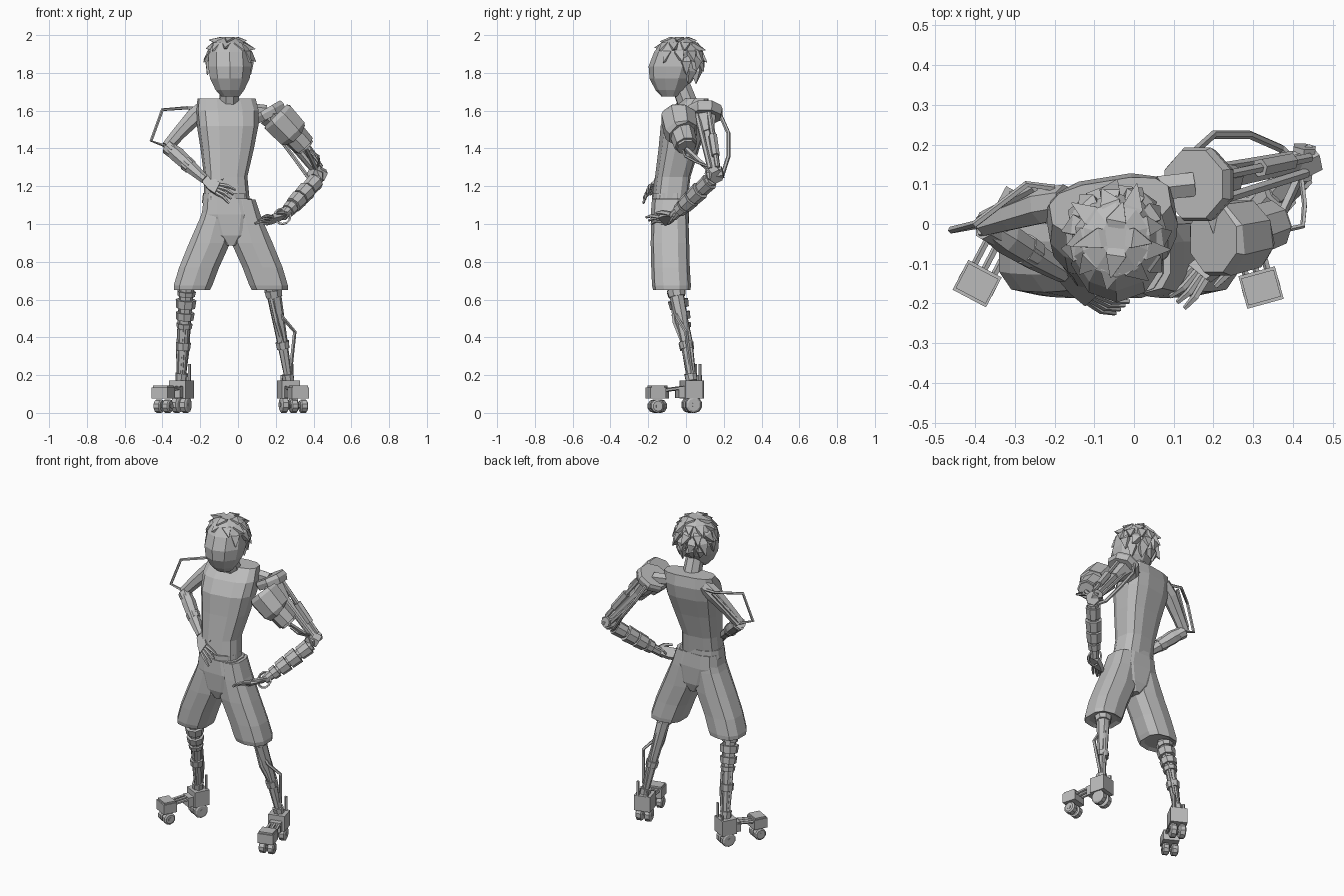
import bpy, bmesh, math, random
from mathutils import Vector, Matrix

cube = bpy.data.objects.get("Cube")
if cube:
    bpy.data.objects.remove(cube, do_unlink=True)

grey = bpy.data.materials.new("plain_grey")
grey.use_nodes = True
grey.diffuse_color = (0.5, 0.5, 0.5, 1)
grey.node_tree.nodes["Principled BSDF"].inputs["Base Color"].default_value = (0.5, 0.5, 0.5, 1)


def finish(name, bm):
    bmesh.ops.recalc_face_normals(bm, faces=bm.faces)
    mesh = bpy.data.meshes.new(name)
    bm.to_mesh(mesh)
    bm.free()
    mesh.materials.append(grey)
    obj = bpy.data.objects.new(name, mesh)
    bpy.context.collection.objects.link(obj)


def skin(name, rings):
    """Bridge equal-sized rings of points and cap both ends."""
    bm = bmesh.new()
    loops = [[bm.verts.new(p) for p in ring] for ring in rings]
    n = len(loops[0])
    for a, b in zip(loops, loops[1:]):
        for i in range(n):
            j = (i + 1) % n
            bm.faces.new((a[i], a[j], b[j], b[i]))
    bm.faces.new(loops[0])
    bm.faces.new(loops[-1])
    finish(name, bm)


def loft(name, sections, sides=12, twist=0.0, power=0.8):
    """Stack rounded-box sections given as (x, y, z, half width, half depth)."""
    rings = []
    for x, y, z, rx, ry in sections:
        ring = []
        for i in range(sides):
            a = math.tau * (i + 0.5) / sides
            c, s = math.cos(a), math.sin(a)
            u = math.copysign(abs(c) ** power, c) * rx
            v = math.copysign(abs(s) ** power, s) * ry
            ring.append(Vector((x, y, z)) + Matrix.Rotation(twist, 3, 'Z') @ Vector((u, v, 0)))
        rings.append(ring)
    skin(name, rings)


def tube(name, points, radii, sides=6):
    """Sweep a polygon along points; radii is one number or one per point."""
    pts = [Vector(p) for p in points]
    if not isinstance(radii, (list, tuple)):
        radii = [radii] * len(pts)
    rings, frame, old = [], None, None
    for i, p in enumerate(pts):
        t = (pts[min(i + 1, len(pts) - 1)] - pts[max(i - 1, 0)]).normalized()
        frame = t.to_track_quat('Z', 'Y') if frame is None else old.rotation_difference(t) @ frame
        old = t
        angles = [math.tau * (k + 0.5) / sides for k in range(sides)]
        rings.append([p + frame @ Vector((math.cos(a), math.sin(a), 0)) * radii[i] for a in angles])
    skin(name, rings)


def collars(name, a, b, spans, sides=8):
    """Cuffs along a line, each given as (start, end, radius)."""
    a, b = Vector(a), Vector(b)
    for s, e, r in spans:
        tube(name, [a.lerp(b, s), a.lerp(b, e)], [r, r * 0.92], sides)


def box(name, centre, size, turn=0.0):
    bm = bmesh.new()
    mat = Matrix.Translation(centre) @ Matrix.Rotation(turn, 4, 'Z') @ Matrix.Diagonal((*size, 1))
    bmesh.ops.create_cube(bm, size=1, matrix=mat)
    finish(name, bm)


# Torso, neck and head
loft("torso", [(-.06, -.085, 1.13, .12, .09), (-.065, -.07, 1.25, .113, .09),
               (-.057, -.037, 1.4, .14, .103), (-.055, -.01, 1.52, .161, .118),
               (-.057, .018, 1.6, .166, .103), (-.06, .048, 1.665, .155, .062)], twist=0.16, power=0.68)
tube("neck", [(-.048, .012, 1.63), (-.045, -.03, 1.74)], [.056, .052], 8)
loft("head", [(-.04, -.085, 1.675, .05, .045), (-.043, -.082, 1.71, .08, .08),
              (-.043, -.075, 1.77, .11, .118), (-.043, -.062, 1.835, .121, .136),
              (-.045, -.045, 1.91, .115, .124), (-.045, -.038, 1.96, .088, .095),
              (-.045, -.035, 1.985, .04, .045)], sides=10, power=1)

# Hair made of overlapping pointed locks swept down over the skull
random.seed(4)
middle, skull = Vector((-.045, -.035, 1.865)), Vector((.105, .112, .112))
for row, (lat, count) in enumerate([(76, 4), (52, 9), (28, 11), (4, 11), (-20, 10)]):
    for k in range(count):
        lon = math.tau * (k + 0.5 * (row % 2)) / count
        lt = math.radians(lat)
        front = -math.sin(lon)
        if (lat < 45 and front > 0.6) or (lat < 20 and front > 0.2) or (lat < 0 and front > -0.1):
            continue
        n = Vector((math.cos(lt) * math.cos(lon), math.cos(lt) * math.sin(lon), math.sin(lt)))
        down = Vector((-math.sin(lt) * math.cos(lon), -math.sin(lt) * math.sin(lon), math.cos(lt))) * -1
        p = middle + n * skull
        side = n.cross(down) * random.uniform(-.025, .025)
        tip = p + down * random.uniform(.06, .085) + n * random.uniform(.006, .026) + side
        tube("hair_lock", [p - down * .02 - n * .015, p + down * .02 - n * .004, tip], [.02, .036, .002], 4)

# Belt and shorts
loft("belt", [(-.065, -.085, 1.11, .128, .096), (-.065, -.085, 1.165, .122, .095)], twist=0.05)
loft("shorts_seat", [(-.035, -.085, .885, .025, .08), (-.038, -.085, .94, .1, .099),
                     (-.045, -.085, 1.05, .15, .104), (-.055, -.085, 1.135, .13, .097)], power=0.65)
for s, side in ((-1, "right"), (1, "left")):
    loft(side + "_shorts_leg", [(-.038 + s * x, y, z, rx, ry) for x, y, z, rx, ry in
         [(.06, -.085, 1.13, .073, .09), (.077, -.085, 1.03, .09, .098), (.112, -.085, .9, .113, .102),
          (.168, -.082, .77, .11, .102), (.2, -.077, .675, .106, .103), (.206, -.075, .65, .099, .099),
          (.206, -.075, .66, .075, .075)]],
         sides=10, power=0.75)


# Hands
def hand(name, wrist, knuckle, tip, spread):
    wrist, knuckle, tip, spread = (Vector(v) for v in (wrist, knuckle, tip, spread))
    rings = []
    flat = (knuckle - wrist).cross(spread).normalized() * .013
    for p, w in ((wrist, .7), (wrist.lerp(knuckle, .5), 1.05), (knuckle, 1)):
        rings.append([p + spread * w + flat, p - spread * w + flat,
                      p - spread * w - flat, p + spread * w - flat])
    skin(name + "_palm", rings)
    for k in range(4):
        f = (k - 1.5) / 1.5
        base, end = knuckle + spread * f * .75, tip + spread * f * 1.25
        bend = base.lerp(end, .5) + Vector((0, -.008, .008))
        tube(name + "_finger", [base, bend, end], [.011, .01, .006], 5)
    start = wrist + spread * .7
    tube(name + "_thumb", [start, start + spread * .9 + (knuckle - wrist) * .5,
                           start + spread * 1.1 + (knuckle - wrist)], [.014, .012, .007], 5)


# Right arm with its outer cable
elbow, wrist = (-.375, .0, 1.41), (-.175, -.125, 1.235)
tube("right_upper_arm", [(-.17, .055, 1.62), (-.23, .045, 1.57), (-.31, .02, 1.485), elbow],
     [.045, .047, .038, .032], 7)
tube("right_forearm", [elbow, (-.32, -.035, 1.365), (-.25, -.08, 1.3), wrist], [.032, .042, .036, .025], 7)
collars("right_elbow_cuff", elbow, wrist, [(.02, .16, .04), (.5, .62, .041)])
tube("right_arm_cable", [(-.2, .09, 1.61), (-.27, .1, 1.615), (-.4, .0, 1.605), (-.46, -.015, 1.44), elbow],
     .009, 5)
tube("right_arm_rod", [(-.25, .09, 1.6), (-.385, .02, 1.43)], .01, 5)
hand("right_hand", wrist, (-.105, -.185, 1.185), (-.03, -.21, 1.145), (.014, .012, .028))

# Left mechanical shoulder: joint, plate and the drum in front of it
tube("shoulder_joint", [(.06, .09, 1.605), (.15, .1, 1.595)], .035, 6)
tube("shoulder_plate", [(.15, .1, 1.612), (.16, .1, 1.595), (.175, .1, 1.565)], [.092, .1, .092], 8)
tube("shoulder_housing", [(.17, .1, 1.575), (.25, .115, 1.48)], [.065, .035], 6)
tube("drum_bracket", [(.18, .08, 1.58), (.225, -.03, 1.55)], .03, 4)
tube("shoulder_drum", [(.2, -.04, 1.575), (.21, -.04, 1.565), (.285, -.025, 1.485), (.293, -.02, 1.477)],
     [.088, .098, .092, .08], 8)
tube("drum_end", [(.285, -.022, 1.485), (.35, .0, 1.415)], [.068, .062], 8)
tube("drum_rim", [(.34, -.003, 1.425), (.358, .003, 1.405)], .052, 8)

# Left upper arm rods and elbow
for off, r in (((0, 0, 0), .026), ((.02, -.045, .02), .014), ((.035, .02, .035), .013), ((-.02, .035, -.02), .011)):
    off = Vector(off)
    tube("left_arm_rod", [Vector((.18, .1, 1.57)) + off, Vector((.42, .155, 1.28)) + off * .6], r, 6)
collars("arm_piston_sleeve", (.215, .12, 1.605), (.441, .167, 1.301), [(.45, .8, .024)], 6)
tube("drum_link", [(.36, .0, 1.4), (.42, .13, 1.28)], .013, 5)
tube("left_elbow", [(.39, .135, 1.285), (.45, .165, 1.25)], .042, 6)
tube("elbow_cap", [(.42, .115, 1.255), (.43, .195, 1.275)], .032, 6)
tube("left_arm_cable", [(.15, .18, 1.58), (.2, .225, 1.48), (.29, .225, 1.36), (.37, .19, 1.25), (.41, .15, 1.23)],
     .011, 6)
tube("elbow_cable", [(.42, .13, 1.3), (.43, .05, 1.33), (.425, -.005, 1.36), (.38, -.015, 1.39)], .007, 5)

# Left forearm with cuffs, wrist ring and hand
elbow, wrist = (.42, .135, 1.235), (.235, -.07, 1.04)
tube("left_forearm", [elbow, wrist], [.034, .026], 8)
collars("forearm_cuff", elbow, wrist, [(.05, .25, .046), (.29, .48, .05), (.51, .69, .048), (.73, .84, .04)])
ring = [Vector(wrist) + Vector((.042 * math.cos(a), .025 * math.sin(a), .04 * math.sin(a)))
        for a in (math.tau * k / 12 for k in range(13))]
tube("wrist_ring", ring, .007, 4)
hand("left_hand", wrist, (.165, -.125, 1.022), (.1, -.19, 1.01), (.022, -.018, .02))

# Right shin: core, square-edged collars and slim ankle rods
knee, mid, ankle = (-.27, -.06, .68), (-.285, -.01, .44), (-.3, .03, .17)
tube("right_shin", [knee, mid, ankle], [.04, .03, .022], 8)
collars("right_shin_collar", knee, mid, [(.15, .26, .05), (.34, .52, .055), (.62, .78, .05), (.86, .97, .043)])
collars("right_ankle_collar", mid, ankle, [(.25, .4, .04), (.85, 1, .034)])
for dx, dy in ((-.03, .0), (.025, .02), (.0, -.025)):
    tube("right_shin_rod", [(-.275 + dx, -.045 + dy, .62), (-.29 + dx, .01 + dy, .33),
                            (-.3 + dx * .6, .03 + dy * .8, .18)], .008, 5)

# Left shin: slim core, rods and a bowed brace
knee, mid, ankle = (.18, -.06, .68), (.23, -.005, .4), (.268, .03, .17)
tube("left_shin", [knee, mid, ankle], [.042, .03, .02], 7)
collars("left_knee_collar", knee, mid, [(.1, .23, .05)])
collars("left_ankle_collar", mid, ankle, [(.1, .26, .038), (.85, 1, .034)])
tube("left_shin_brace", [(.195, -.05, .58), (.24, -.045, .5), (.3, .0, .43), (.275, .03, .2)], .01, 5)
tube("left_front_rod", [(.17, -.075, .64), (.205, -.06, .48), (.25, .0, .33)], .012, 5)
tube("left_back_rod", [(.2, -.025, .62), (.245, .025, .38), (.27, .045, .18)], .01, 5)


# Wheeled feet
def foot(side, heel, toe):
    heel, toe = Vector((*heel, 0)), Vector((*toe, 0))
    f = (toe - heel).normalized()
    s = Vector((-f.y, f.x, 0))
    turn = math.atan2(f.y, f.x)
    up = Vector((0, 0, 1))
    box(side + "_heel_block", heel + up * .125, (.095, .1, .095), turn)
    box(side + "_heel_step", heel + f * .04 + up * .11, (.08, .07, .06), turn)
    box(side + "_toe_block", toe + up * .105, (.085, .095, .06), turn)
    box(side + "_toe_lid", toe + up * .138, (.07, .085, .014), turn)
    for k in (-1, 0, 1):
        tube(side + "_foot_rod", [heel + s * k * .028 + up * .14, toe + s * k * .028 + up * .115], .009, 5)
    for base, r in ((heel, .043), (toe, .036)):
        for k in (-1, 1):
            c = base + s * k * .026 + up * r
            tube(side + "_wheel", [c - s * .02, c - s * .014, c + s * .014, c + s * .02],
                 [r * .75, r, r, r * .75], 10)
        tube(side + "_axle", [base - s * .048 + up * r, base + s * .048 + up * r], .012, 6)
    for k in (-1, 1):
        pin = heel - f * .038 + s * k * .028
        tube(side + "_heel_pin", [pin + up * .12, pin + up * (.23 + k * .03)], .009, 5)


foot("right", (-.3, .03), (-.395, -.15))
foot("left", (.268, .03), (.32, -.16))
